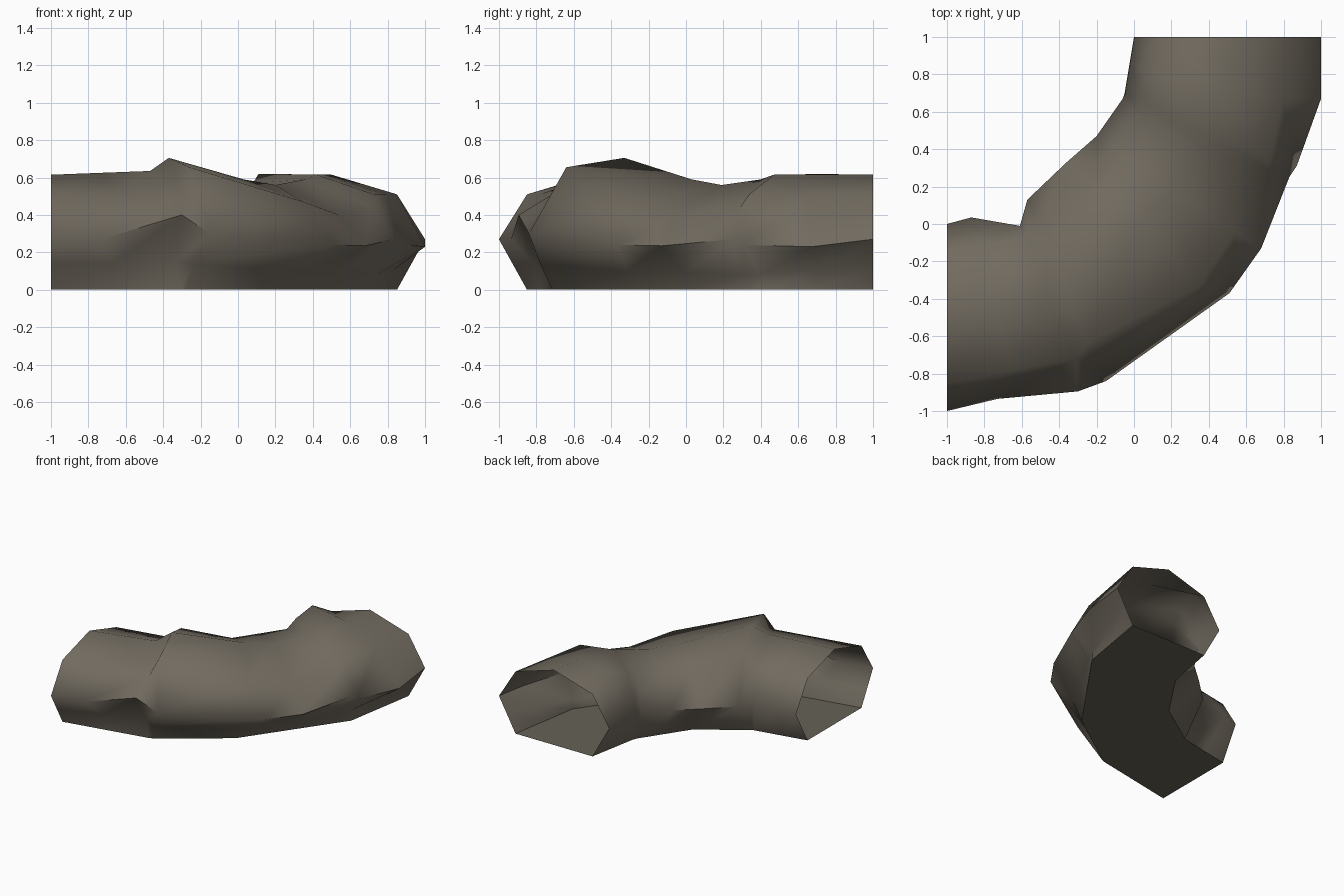
import bpy, bmesh, math
from mathutils import Vector

if "Cube" in bpy.data.objects:
    bpy.data.objects.remove(bpy.data.objects["Cube"], do_unlink=True)


def material(name, colour):
    mat = bpy.data.materials.new(name)
    mat.use_nodes = True
    mat.diffuse_color = colour
    mat.node_tree.nodes["Principled BSDF"].inputs["Base Color"].default_value = colour
    return mat


bark = material("weathered brown", (0.165, 0.145, 0.115, 1))
floor = material("floor olive", (0.13, 0.122, 0.093, 1))

# Cross-section as (bend radius, height), floor to floor over the top
PROFILE = {
    "floor_out": (1.85, 0), "groove": (1.925, 0.135), "mid_out": (2, 0.27),
    "upper_out": (1.85, 0.51), "top": (1.5, 0.615), "upper_in": (1.15, 0.51),
    "mid_in": (1, 0.27), "floor_in": (1.15, 0),
}
NAMES = list(PROFILE)


def ring(angle, **moved):
    """Profile swept to an angle of the bend, with some points knocked out of shape."""
    a = math.radians(angle)
    return {name: Vector(moved.get(name, (r * math.sin(a) - 1, 1 - r * math.cos(a), z)))
            for name, (r, z) in PROFILE.items()}


def between(first, second, **moved):
    """Ring halfway between two others, with some points knocked out of shape."""
    return {name: Vector(moved.get(name, (first[name] + second[name]) / 2))
            for name in NAMES}


# Main rings; close pairs make the broken steps in the shell
start = ring(0)
step_low = ring(22, groove=(-.33, -.72, .15), mid_out=(-.3, -.895, .4),
                top=(-.47, -.4, .635), mid_in=(-.61, -.01, .3))
step_high = ring(23, groove=(-.24, -.78, .14), mid_out=(-.15, -.84, .3),
                 upper_out=(-.26, -.64, .655), top=(-.37, -.33, .705),
                 upper_in=(-.46, -.08, .62), mid_in=(-.57, .13, .27))
middle = ring(45, floor_out=(.22, -.35, 0), groove=(.34, -.31, .1),
              mid_out=(.51, -.37, .24), upper_out=(.35, -.33, .47),
              top=(.03, .03, .59), mid_in=(-.36, .33, .27))
dip = ring(67, floor_out=(.7, .33, 0), groove=(.7, .3, .08),
           mid_out=(.83, .25, .27), upper_out=(.71, .29, .44),
           top=(.36, .4, .59), mid_in=(-.06, .67, .27))
lip = ring(69, floor_out=(.75, .4, 0), groove=(.74, .4, .08),
           mid_out=(.87, .31, .24), top=(.42, .47, .615),
           upper_in=(.08, .64, .57), mid_in=(-.05, .7, .27))
end = ring(90)

# Half rings bend the long spans
near = between(start, step_low, mid_out=(-.73, -.935, .27), mid_in=(-.87, .035, .27))
sag = between(middle, dip, mid_out=(.68, -.13, .235), upper_out=(.54, -.04, .4),
              top=(.2, .19, .56), mid_in=(-.2, .47, .27))
far = between(lip, end, mid_out=(1, .67, .23), upper_in=(.11, .81, .62))

# Hollow bent trunk, open at both ends
bm = bmesh.new()
loops = [[bm.verts.new(points[name]) for name in NAMES]
         for points in (start, near, step_low, step_high, middle, sag, dip, lip, far, end)]
for a, b in zip(loops, loops[1:]):
    for i in range(len(NAMES)):
        j = (i + 1) % len(NAMES)
        face = bm.faces.new((a[i], b[i], b[j], a[j]))
        on_floor = j == 0
        face.smooth = not on_floor
        face.material_index = int(on_floor)
bm.normal_update()
for e in bm.edges:
    e.smooth = e.calc_face_angle(0) < math.radians(72)

mesh = bpy.data.meshes.new("hollow_bend")
bm.to_mesh(mesh)
bm.free()
mesh.materials.append(bark)
mesh.materials.append(floor)
trunk = bpy.data.objects.new("hollow_bend", mesh)
bpy.context.collection.objects.link(trunk)
